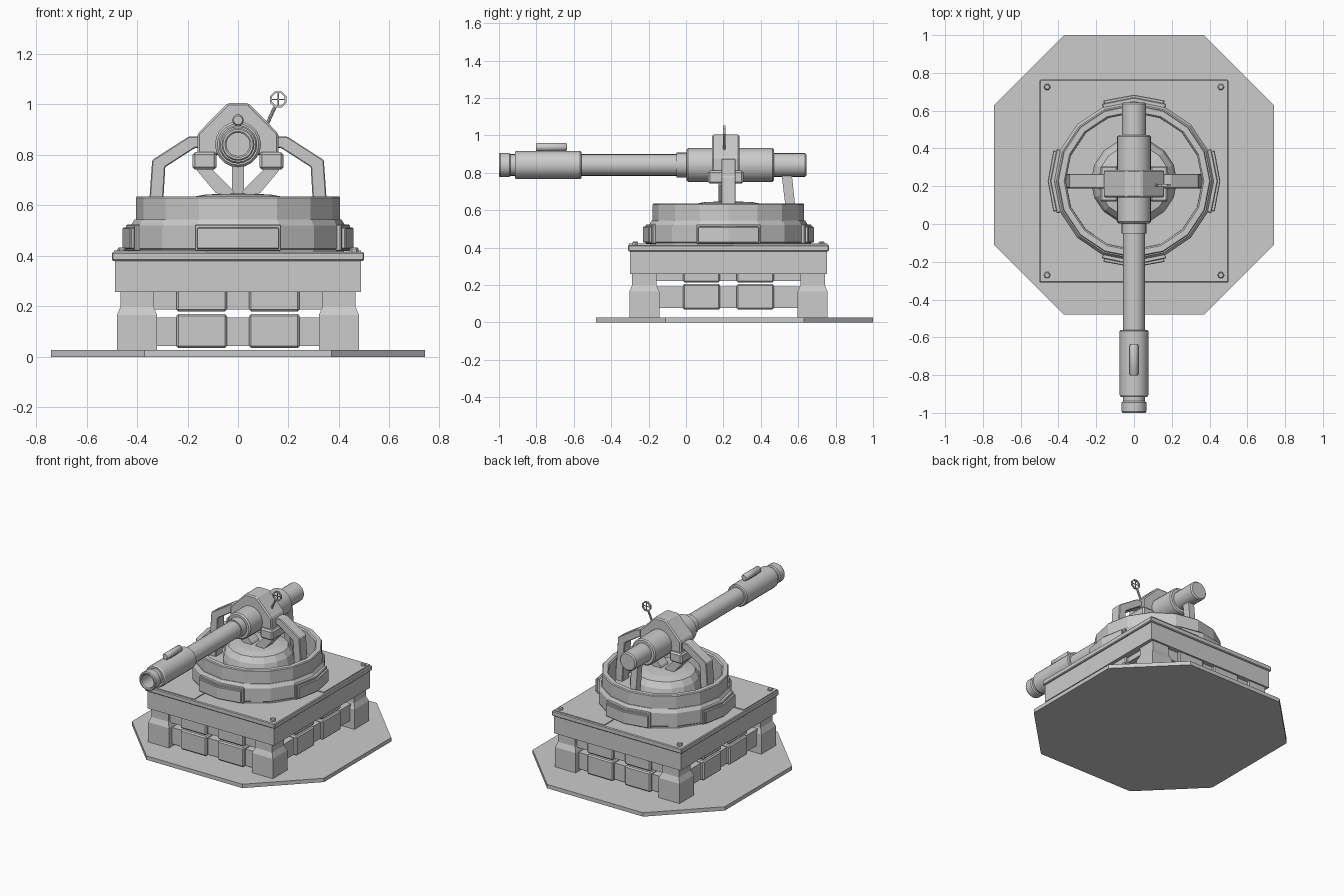
import bpy, bmesh
from math import sin, cos, pi, radians
from mathutils import Vector, Matrix

if "Cube" in bpy.data.objects:
    bpy.data.objects.remove(bpy.data.objects["Cube"])

CY = 0.227      # centre of the base and turret in y
AXIS_Z = 0.842  # height of the barrel axis


def finish(name, bm, bevel=0.0, smooth=None):
    bmesh.ops.recalc_face_normals(bm, faces=bm.faces)
    me = bpy.data.meshes.new(name)
    bm.to_mesh(me)
    bm.free()
    ob = bpy.data.objects.new(name, me)
    bpy.context.collection.objects.link(ob)
    if bevel:
        m = ob.modifiers.new("bevel", 'BEVEL')
        m.width, m.segments, m.limit_method = bevel, 1, 'ANGLE'
    if smooth:
        bpy.ops.object.select_all(action='DESELECT')
        ob.select_set(True)
        bpy.context.view_layer.objects.active = ob
        bpy.ops.object.shade_smooth_by_angle(angle=radians(smooth))
    return ob


def box(name, x, y, z, bevel=0.0):
    bm = bmesh.new()
    bmesh.ops.create_cube(bm, size=1)
    for v in bm.verts:
        v.co = [(a + b) / 2 + c * (b - a) for (a, b), c in zip((x, y, z), v.co)]
    return finish(name, bm, bevel)


def prism(name, pts, plane, lo, hi, bevel=0.0):
    """Extrude a 2D outline along the axis missing from 'plane'."""
    put = {'xy': lambda a, b, c: (a, b, c), 'xz': lambda a, b, c: (a, c, b),
           'yz': lambda a, b, c: (c, a, b)}[plane]
    bm = bmesh.new()
    rings = [[bm.verts.new(put(a, b, c)) for a, b in pts] for c in (lo, hi)]
    bm.faces.new(rings[0])
    bm.faces.new(rings[1])
    n = len(pts)
    for i in range(n):
        j = (i + 1) % n
        bm.faces.new((rings[0][i], rings[0][j], rings[1][j], rings[1][i]))
    return finish(name, bm, bevel)


def lathe(name, profile, n, matrix, closed=False, smooth=None):
    """Revolve (radius, height) points about local z."""
    bm = bmesh.new()
    rings = []
    for r, h in profile:
        rings.append([bm.verts.new(matrix @ Vector((r * cos(2 * pi * k / n), r * sin(2 * pi * k / n), h)))
                      for k in range(n)])
    pairs = list(zip(rings, rings[1:]))
    if closed:
        pairs.append((rings[-1], rings[0]))
    else:
        bm.faces.new(rings[0])
        bm.faces.new(rings[-1])
    for a, b in pairs:
        for k in range(n):
            j = (k + 1) % n
            bm.faces.new((a[k], a[j], b[j], b[k]))
    return finish(name, bm, 0, smooth)


def rod(name, a, b, r, n=8):
    a, b = Vector(a), Vector(b)
    m = Matrix.Translation(a) @ (b - a).to_track_quat('Z', 'Y').to_matrix().to_4x4()
    return lathe(name, [(r, 0), (r, (b - a).length)], n, m)


def mirror_x(pts, s):
    return [(s * x, z) for x, z in pts]


# Ground plate
h, c = 0.74, 0.37
prism("ground_plate", [(x, y + 0.26) for x, y in
      ((c, -h), (h, -c), (h, c), (c, h), (-c, h), (-h, c), (-h, -c), (-c, -h))], 'xy', 0, 0.027)

# Corner legs with tapered tops
for i, sx in enumerate((-1, 1)):
    for j, sy in enumerate((-1, 1)):
        lx, ly = sx * 0.40, CY + sy * 0.45
        m = Matrix.Translation((lx, ly, 0)) @ Matrix.Rotation(pi / 4, 4, 'Z')
        q = 2 ** 0.5
        lathe(f"leg_{i}{j}", [(0.08 * q, 0.02), (0.08 * q, 0.165), (0.065 * q, 0.2), (0.065 * q, 0.27)], 4, m)

# Stacked cross beams with thick blocks between the legs
for s in (-1, 1):
    for row in (0, 1):
        z = 0.035 + row * 0.145
        y = CY + s * 0.455
        box("front_back_beam", (-0.36, 0.36), (y - 0.04, y + 0.04), (z + 0.008, z + 0.122))
        for bx in (-0.144, 0.144):
            box("front_back_block", (bx - 0.1, bx + 0.1), (y - 0.06, y + 0.06), (z, z + 0.135), 0.008)
        z, x = z + 0.035, s * 0.405
        box("side_beam", (x - 0.04, x + 0.04), (CY - 0.4, CY + 0.4), (z + 0.008, z + 0.122))
        for by in (-0.144, 0.144):
            box("side_block", (x - 0.06, x + 0.06), (CY + by - 0.1, CY + by + 0.1), (z, z + 0.135), 0.008)

# Deck slab, trim plate, thin panels and bolts
box("deck_slab", (-0.488, 0.488), (CY - 0.527, CY + 0.527), (0.258, 0.382))
box("deck_trim", (-0.5, 0.5), (CY - 0.537, CY + 0.537), (0.38, 0.415), 0.005)
box("deck_panel_back", (0.1, 0.487), (0.25, 0.757), (0.41, 0.421))
box("deck_panel_front", (-0.492, -0.125), (-0.305, 0.065), (0.41, 0.421))
for sx in (-1, 1):
    for sy in (-1, 1):
        lathe("deck_bolt", [(0.018, 0.41), (0.018, 0.427), (0.013, 0.433)], 6,
              Matrix.Translation((sx * 0.46, CY + sy * 0.498, 0)))

# Turret ring, floor and dome
turret = Matrix.Translation((0, CY, 0))
lathe("turret_ring", [(0.36, 0.41), (0.42, 0.41), (0.42, 0.425), (0.425, 0.43), (0.425, 0.52),
                      (0.41, 0.545), (0.405, 0.545), (0.405, 0.63), (0.40, 0.636), (0.37, 0.636), (0.362, 0.628)],
      16, turret, closed=True)
lathe("turret_floor", [(0.37, 0.41), (0.37, 0.48)], 16, turret)
lathe("dome", [(0.228, 0.47), (0.228, 0.55), (0.216, 0.595), (0.19, 0.632), (0.13, 0.643), (0.05, 0.647)], 16, turret)


def arc_pad(name, centre, half, r0, r1, z0, z1):
    angs = [centre - half, centre, centre + half]
    pts = [(r1 * cos(a), CY + r1 * sin(a)) for a in angs] + [(r0 * cos(a), CY + r0 * sin(a)) for a in reversed(angs)]
    prism(name, pts, 'xy', z0, z1, 0.004)


for k in range(4):
    arc_pad("ring_frame", k * pi / 2, radians(22.8), 0.40, 0.443, 0.42, 0.525)
    arc_pad("ring_pad", k * pi / 2, radians(21), 0.42, 0.457, 0.427, 0.512)

# Cradle: bent side arms, clamps and lower struts
YM = 0.213
arm = [(0.362, 0.47), (0.34, 0.78), (0.195, 0.873), (0.14, 0.873), (0.14, 0.828), (0.17, 0.828), (0.288, 0.752), (0.305, 0.47)]
strut = [(0.17, 0.76), (0.16, 0.735), (0.09, 0.652), (0.06, 0.635), (0.01, 0.635), (0.02, 0.66), (0.1, 0.74), (0.1, 0.76)]
for s in (-1, 1):
    side = "right" if s > 0 else "left"
    prism(f"side_arm_{side}", mirror_x(arm, s), 'xz', CY - 0.038, CY + 0.038, 0.004)
    prism(f"lower_strut_{side}", mirror_x(strut, s), 'xz', YM - 0.04, YM + 0.04)
    x = sorted((s * 0.085, s * 0.18))
    box(f"clamp_{side}", x, (YM - 0.095, YM + 0.095), (0.742, 0.812), 0.01)
prism("cradle_housing", [(-0.16, 0.8), (0.16, 0.8), (0.16, 0.885), (0.042, 1.005), (-0.042, 1.005), (-0.16, 0.885)],
      'xz', YM - 0.073, YM + 0.073, 0.008)

# Rear post under the breech
prism("rear_post", [(0.51, 0.8), (0.565, 0.8), (0.6, 0.47), (0.55, 0.47)], 'yz', -0.023, 0.023)

# Barrel assembly: local z runs toward the rear (+y)
barrel = Matrix.Translation((0, 0, AXIS_Z)) @ Matrix.Rotation(-pi / 2, 4, 'X')
lathe("barrel", [(0.05, -0.88), (0.046, -0.995), (0.052, -1.0), (0.060, -1.0), (0.065, -0.993), (0.065, -0.945), (0.058, -0.938),
                 (0.058, -0.915), (0.070, -0.915), (0.076, -0.905), (0.076, -0.567), (0.070, -0.56), (0.058, -0.56),
                 (0.058, -0.05), (0.066, -0.05), (0.066, 0.02)], 20, barrel, smooth=30)
lathe("receiver", [(0.082, 0.003), (0.091, 0.012), (0.091, 0.462), (0.083, 0.47)], 20, barrel, smooth=30)
lathe("breech", [(0.064, 0.46), (0.064, 0.635), (0.056, 0.643)], 20, barrel, smooth=30)

# Small tube on the muzzle sleeve
tube = Matrix.Translation((0, 0, 0.938)) @ Matrix.Rotation(-pi / 2, 4, 'X')
lathe("muzzle_tube", [(0.018, -0.802), (0.023, -0.796), (0.023, -0.643), (0.018, -0.637)], 10, tube, smooth=40)
box("muzzle_tube_mount", (-0.012, 0.012), (-0.765, -0.665), (0.905, 0.935))

# Ring sight on a slanted stem
sc = Vector((0.16, 0.205, 1.02))
rod("sight_stem", (0.105, 0.205, 0.90), (0.146, 0.205, 0.99), 0.007)
sight = Matrix.Translation(sc) @ Matrix.Rotation(pi / 2, 4, 'X') @ Matrix.Rotation(pi / 8, 4, 'Z')
lathe("sight_ring", [(0.027, -0.006), (0.035, -0.006), (0.035, 0.006), (0.027, 0.006)], 8, sight, closed=True)
for d in (Vector((0.03, 0, 0)), Vector((0, 0, 0.03))):
    rod("sight_crosshair", sc - d, sc + d, 0.003, 6)
